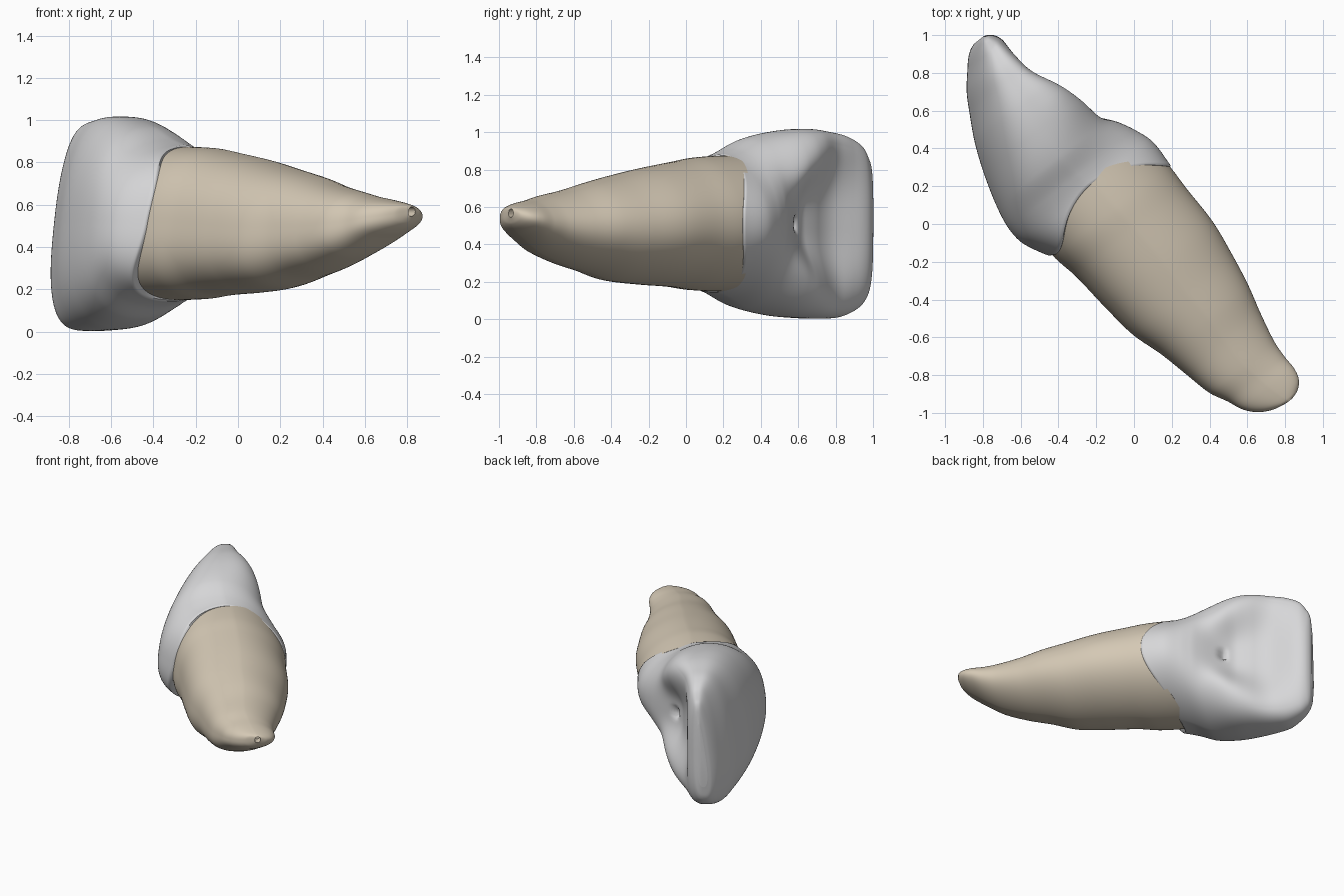
import bpy, bmesh, math

if "Cube" in bpy.data.objects:
    bpy.data.objects.remove(bpy.data.objects["Cube"])

SIDES = 240
D = (0.62, -0.784)     # long axis of the tooth (crown to root) in x, y
V = (0.784, 0.62)      # front-to-tongue direction in x, y

# Profiles: position along axis, labial edge, lingual edge, lowest z, highest z
CROWN = [(-1.274, -0.05, -0.005, 0.22, 0.70), (-1.262, -0.08, 0.02, 0.14, 0.81),
         (-1.235, -0.117, 0.048, 0.09, 0.87), (-1.19, -0.16, 0.075, 0.05, 0.93),
         (-1.10, -0.238, 0.11, 0.012, 0.978), (-1.0, -0.30, 0.148, 0.003, 1.0),
         (-0.86, -0.378, 0.20, 0.006, 1.017), (-0.70, -0.444, 0.225, 0.02, 1.008),
         (-0.525, -0.50, 0.25, 0.06, 0.97), (-0.39, -0.526, 0.312, 0.12, 0.907),
         (-0.28, -0.515, 0.348, 0.148, 0.876), (-0.12, -0.435, 0.345, 0.15, 0.872)]
ROOT = [(-0.40, -0.44, 0.325, 0.147, 0.877), (-0.13, -0.432, 0.338, 0.155, 0.867),
        (0.025, -0.405, 0.335, 0.172, 0.845), (0.25, -0.384, 0.335, 0.185, 0.81),
        (0.455, -0.358, 0.307, 0.205, 0.77), (0.63, -0.306, 0.274, 0.25, 0.733),
        (0.79, -0.27, 0.232, 0.29, 0.693), (0.95, -0.235, 0.197, 0.345, 0.662),
        (1.045, -0.19, 0.19, 0.39, 0.64), (1.13, -0.155, 0.19, 0.44, 0.625),
        (1.19, -0.102, 0.172, 0.475, 0.612), (1.23, -0.03, 0.13, 0.51, 0.60),
        (1.245, 0.04, 0.085, 0.545, 0.59)]


def sample(table, s):
    """Smooth interpolation of a profile table."""
    s = min(max(s, table[0][0]), table[-1][0])
    i = 0
    while i < len(table) - 2 and s > table[i + 1][0]:
        i += 1
    a, b = table[i], table[i + 1]
    p, n = table[max(i - 1, 0)], table[min(i + 2, len(table) - 1)]
    h = b[0] - a[0]
    f = (s - a[0]) / h
    out = []
    for k in range(1, 5):
        m0 = (b[k] - p[k]) / (b[0] - p[0]) * h
        m1 = (n[k] - a[k]) / (n[0] - a[0]) * h
        out.append((2*f**3 - 3*f**2 + 1) * a[k] + (f**3 - 2*f**2 + f) * m0
                   + (3*f**2 - 2*f**3) * b[k] + (f**3 - f**2) * m1)
    return out


def spow(x, e):
    return math.copysign(abs(x) ** e, x)


def smooth(x):
    x = min(max(x, 0), 1)
    return x * x * (3 - 2 * x)


def fossa(s, z, side):
    """Triangular hollow and pit on the tongue side of the crown."""
    if side <= 0:
        return 0
    width = 0.19 + 0.18 * smooth((-0.58 - s) / 0.45)
    along = smooth((-0.46 - s) / 0.3) * smooth((s + 1.27) / 0.4)
    hollow = 0.155 * along * math.exp(-(abs(z - 0.52) / width) ** 3)
    pit = 0.06 * math.exp(-((s + 0.66) / 0.025) ** 2 - ((z - 0.51) / 0.03) ** 2)
    return (hollow + pit) * min(1, side * 1.4)


def point(table, s, a, scale=1.0, hollow=False):
    lab, ling, lo, hi = sample(table, s)
    # tongue side: round and narrow at the neck and root, square at the biting end
    square = smooth((-0.3 - s) / 0.5)
    e, taper = 0.8, 0
    if math.sin(a) > 0:
        e, taper = 0.97 - 0.3 * square, 0.15 * (1 - square)
    c, n = spow(math.cos(a), e), spow(math.sin(a), e)
    z = (lo + hi) / 2 + (hi - lo) / 2 * c * scale * (1 - taper * max(0, n))
    t = (lab + ling) / 2 + (ling - lab) / 2 * n * scale
    if hollow:
        t -= fossa(s, z, n)
    t += (0.07 - 0.06 * n) * (z - 0.53)
    return (D[0] * s + V[0] * t, D[1] * s + V[1] * t, z)


def neck(a):
    """Wavy line where crown meets root, slanted on the lip side."""
    sn = math.sin(a)
    if sn > 0:
        return -0.31 + 0.185 * sn ** 2
    return -0.31 + 0.165 * abs(sn) ** 1.8 - 0.07 * sn * math.cos(a)


def loft(name, rings, colour):
    bm = bmesh.new()
    loops = [[bm.verts.new(p) for p in r] for r in rings]
    for r0, r1 in zip(loops, loops[1:]):
        for i in range(SIDES):
            j = (i + 1) % SIDES
            bm.faces.new((r0[i], r0[j], r1[j], r1[i]))
    # close both ends with fans
    for loop in (loops[0], loops[-1]):
        mid = sum((v.co for v in loop[1:]), loop[0].co.copy()) / SIDES
        centre = bm.verts.new(mid)
        for i in range(SIDES):
            bm.faces.new((loop[i], loop[(i + 1) % SIDES], centre))
    bmesh.ops.recalc_face_normals(bm, faces=bm.faces)
    mesh = bpy.data.meshes.new(name)
    bm.to_mesh(mesh)
    bm.free()
    ob = bpy.data.objects.new(name, mesh)
    bpy.context.collection.objects.link(ob)
    mat = bpy.data.materials.new(name + "_colour")
    mat.diffuse_color = (*colour, 1)
    mat.use_nodes = True
    mat.node_tree.nodes["Principled BSDF"].inputs["Base Color"].default_value = mat.diffuse_color
    mesh.materials.append(mat)
    bpy.ops.object.select_all(action='DESELECT')
    ob.select_set(True)
    bpy.context.view_layer.objects.active = ob
    bpy.ops.object.shade_smooth_by_angle(angle=math.radians(50))
    return ob


angles = [2 * math.pi * (i + 0.5) / SIDES for i in range(SIDES)]

# Crown: from biting edge to neck line, with a small lip turned in
STEPS = 140
rings = []
for k in range(STEPS + 1):
    u = (k / STEPS) ** 1.5
    rings.append([point(CROWN, -1.274 + u * (neck(a) + 1.274), a, 1.0, True) for a in angles])
rings.append([point(CROWN, neck(a) + 0.006, a, 0.985) for a in angles])
rings.append([point(CROWN, neck(a), a, 0.9) for a in angles])
loft("crown", rings, (0.68, 0.68, 0.69))

# Root: tucked under the crown, tapering to the tip with a small canal opening
rings = []
for k in range(STEPS + 1):
    u = 1 - (1 - k / STEPS) ** 1.5
    rings.append([point(ROOT, neck(a) - 0.03 + u * (1.275 - neck(a)), a) for a in angles])
tip = rings[-1]
rings.append([(x - D[0] * 0.06, y - D[1] * 0.06, z) for x, y, z in tip])
loft("root", rings, (0.66, 0.58, 0.46))
